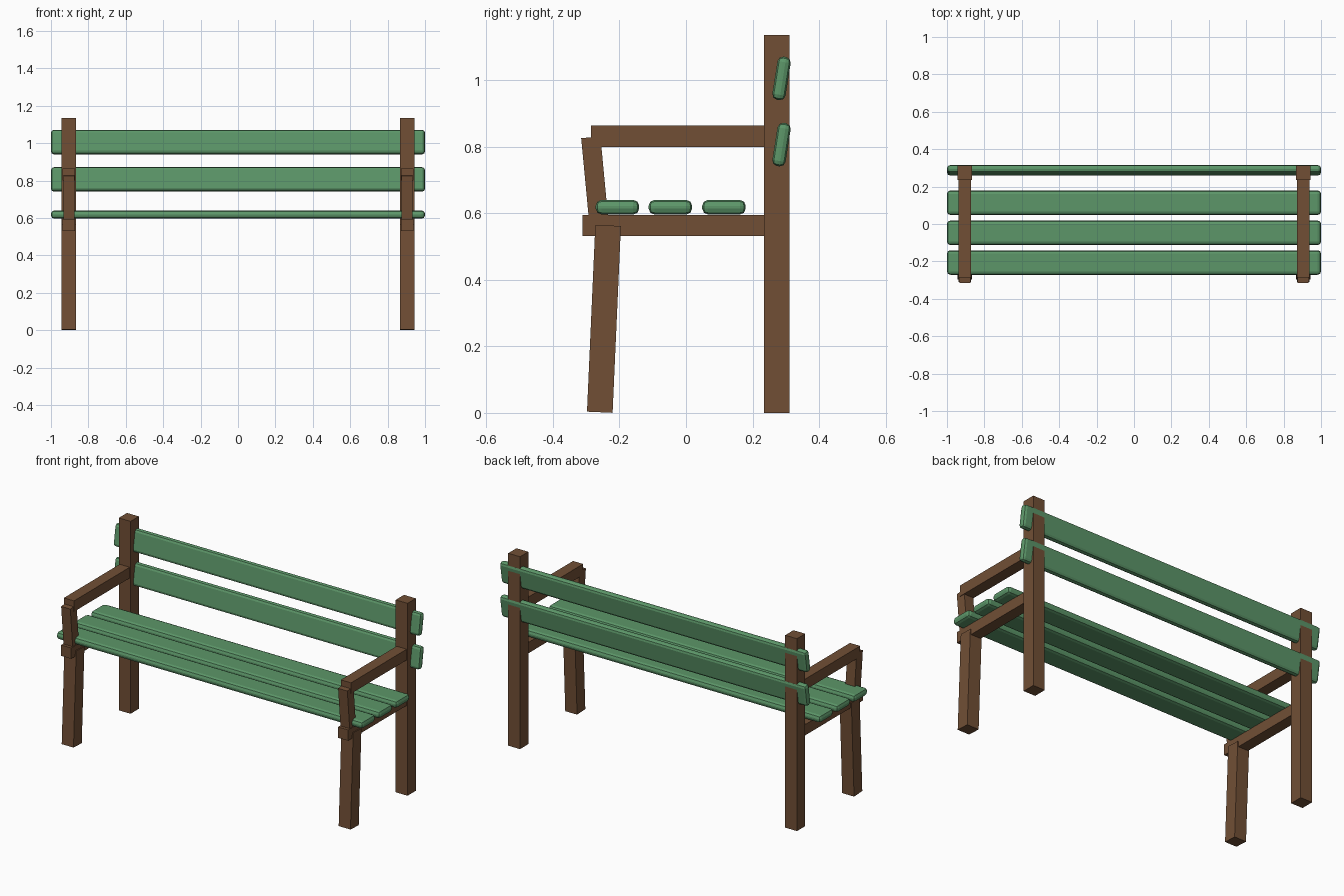
import bpy, math
from mathutils import Vector

cube = bpy.data.objects.get("Cube")
if cube:
    bpy.data.objects.remove(cube, do_unlink=True)


def make_material(name, rgb):
    mat = bpy.data.materials.new(name)
    mat.use_nodes = True
    mat.diffuse_color = (*rgb, 1)
    mat.node_tree.nodes["Principled BSDF"].inputs["Base Color"].default_value = (*rgb, 1)
    return mat


brown = make_material("brown wood", (0.165, 0.078, 0.036))
green = make_material("green paint", (0.107, 0.305, 0.14))


def box(name, centre, size, mat, tilt=0.0, bevel=0.0):
    """Box tilted about x, with optional rounded edges."""
    bpy.ops.mesh.primitive_cube_add(size=1, location=centre)
    ob = bpy.context.object
    ob.name = name
    ob.scale = size
    bpy.ops.object.transform_apply(location=False, rotation=False, scale=True)
    ob.rotation_euler.x = tilt
    ob.data.materials.append(mat)
    if bevel:
        mod = ob.modifiers.new("rounded_edges", "BEVEL")
        mod.width = bevel
        mod.segments = 2
    return ob


def beam(name, x, start, end, width, depth):
    """Straight beam between two (y, z) points, at a given x."""
    a, b = Vector((x, *start)), Vector((x, *end))
    d = b - a
    return box(name, (a + b) / 2, (width, depth, d.length), brown,
               tilt=math.atan2(-d.y, d.z))


# Wooden frame on each side
for side, sign in (("left", 1), ("right", -1)):
    x = sign * 0.904
    beam(f"{side}_back_post", x, (0.273, 0), (0.273, 1.135), 0.077, 0.077)
    beam(f"{side}_front_leg", x, (-0.259, 0.002), (-0.234, 0.563), 0.077, 0.077)
    beam(f"{side}_arm_support", x, (-0.262, 0.575), (-0.286, 0.828), 0.06, 0.058)
    box(f"{side}_seat_rail", (x, -0.031, 0.563), (0.066, 0.56, 0.064), brown)
    box(f"{side}_armrest", (x, -0.02, 0.831), (0.066, 0.53, 0.064), brown)

# Seat planks
for i, y in enumerate((-0.206, -0.047, 0.114)):
    box(f"seat_plank_{i + 1}", (0, y, 0.618), (2, 0.131, 0.044), green, bevel=0.018)

# Backrest planks, leaning back
for name, z in (("lower", 0.806), ("upper", 1.005)):
    box(f"{name}_back_plank", (0, 0.287, z), (2, 0.131, 0.04), green,
        tilt=math.radians(81), bevel=0.016)
